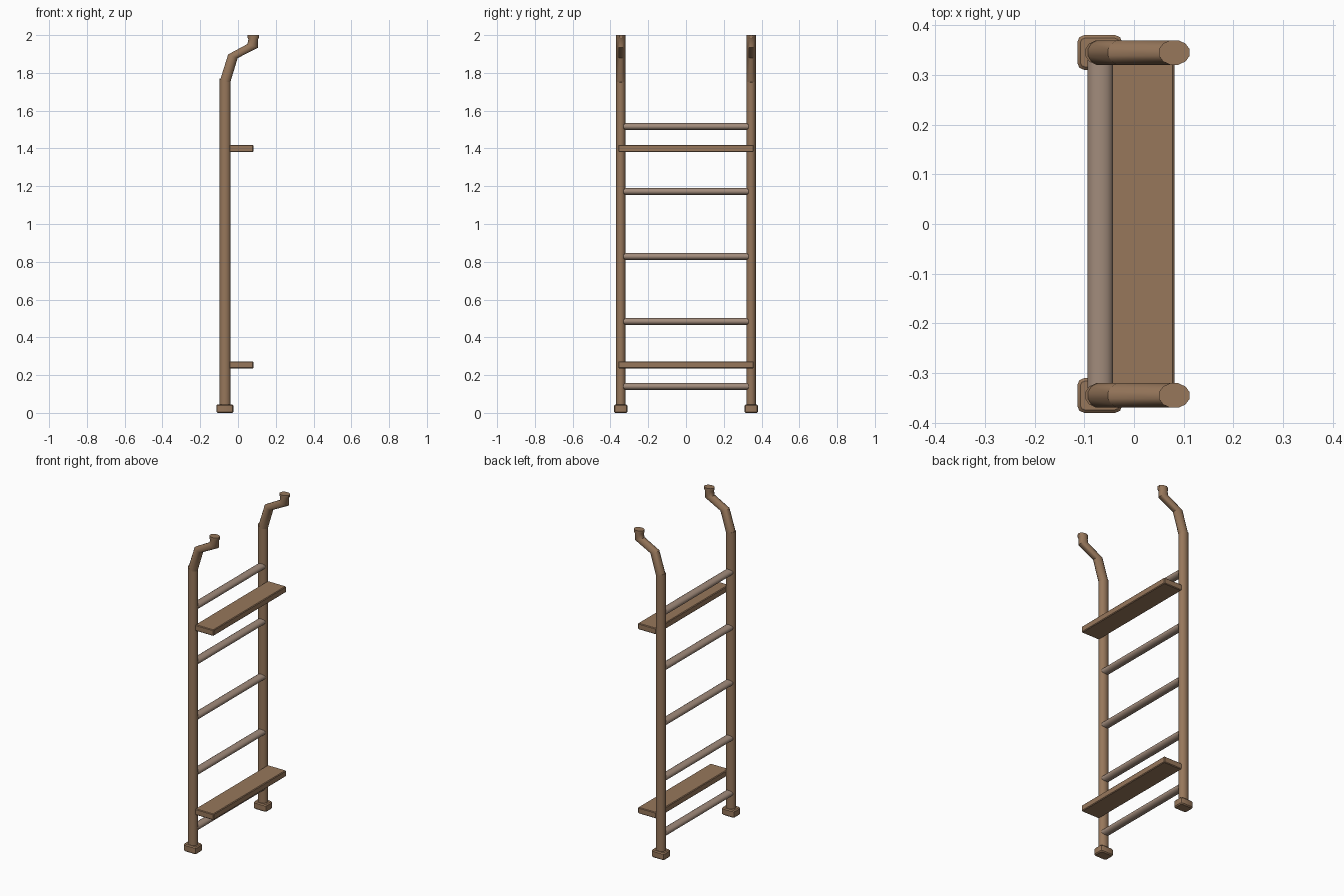
import bpy, bmesh, math
from mathutils import Vector

if "Cube" in bpy.data.objects:
    bpy.data.objects.remove(bpy.data.objects["Cube"])


def material(name, rgb):
    m = bpy.data.materials.new(name)
    m.diffuse_color = (*rgb, 1)
    m.use_nodes = True
    m.node_tree.nodes["Principled BSDF"].inputs["Base Color"].default_value = m.diffuse_color
    return m


WOOD = material("warm brown", (0.31, 0.185, 0.105))
RUNG = material("dusty brown", (0.36, 0.26, 0.20))


def finish(bm, name, mat, angle=35):
    bmesh.ops.recalc_face_normals(bm, faces=bm.faces)
    me = bpy.data.meshes.new(name)
    bm.to_mesh(me)
    bm.free()
    ob = bpy.data.objects.new(name, me)
    bpy.context.collection.objects.link(ob)
    me.materials.append(mat)
    bpy.ops.object.select_all(action='DESELECT')
    ob.select_set(True)
    bpy.context.view_layer.objects.active = ob
    bpy.ops.object.shade_smooth_by_angle(angle=math.radians(angle))
    return ob


def loft(name, rings, mat, sides=12):
    """Capped tube through rings of (centre, half axis, other half axis)."""
    bm = bmesh.new()
    loops = []
    for c, u, v in rings:
        loops.append([bm.verts.new(Vector(c)
                      + Vector(u) * math.cos(2 * math.pi * (i + .5) / sides)
                      + Vector(v) * math.sin(2 * math.pi * (i + .5) / sides))
                      for i in range(sides)])
    for a, b in zip(loops, loops[1:]):
        for i in range(sides):
            j = (i + 1) % sides
            bm.faces.new((a[i], a[j], b[j], b[i]))
    bm.faces.new(loops[0])
    bm.faces.new(loops[-1])
    return finish(bm, name, mat)


def box(name, lo, hi, bevel, mat, vertical=0.0):
    bm = bmesh.new()
    bmesh.ops.create_cube(bm, size=1)
    for v in bm.verts:
        v.co = [lo[k] + (v.co[k] + .5) * (hi[k] - lo[k]) for k in range(3)]
    # Rounded corners in plan, then softened edges
    if vertical:
        up = [e for e in bm.edges if abs(e.verts[0].co.z - e.verts[1].co.z) > 1e-4]
        bmesh.ops.bevel(bm, geom=up, offset=vertical, segments=2, profile=.5, affect='EDGES')
        flat = [e for e in bm.edges if abs(e.verts[0].co.z - e.verts[1].co.z) < 1e-4]
    else:
        flat = bm.edges[:]
    bmesh.ops.bevel(bm, geom=flat, offset=bevel, segments=1, affect='EDGES')
    return finish(bm, name, mat)


# Side rails: straight post, then a bent handle with a flared tip
POST = [(-0.069, 0.02, 0.030, 0), (-0.069, 1.76, 0.030, -0.010)]
HANDLE = [(-0.068, 1.755, 0.027, -0.009), (-0.027, 1.888, 0.026, -0.010),
          (0.078, 1.943, 0.029, -0.010), (0.080, 1.978, 0.026, 0),
          (0.081, 1.986, 0.032, 0), (0.081, 2.0, 0.032, 0)]
for side, y in (("front", -0.345), ("back", 0.345)):
    for part, path in (("post", POST), ("handle", HANDLE)):
        rings = [((x, y, z), (ux, 0, uz), (0, 0.0255, 0)) for x, z, ux, uz in path]
        loft(f"{side}_{part}", rings, WOOD)
    # Foot block under each post
    box(f"{side}_foot", (-0.114, y - 0.035, 0.0), (-0.024, y + 0.035, 0.045),
        0.006, WOOD, 0.014)

# Oval rungs between the posts
for i in range(5):
    z = 0.14 + 0.344 * i
    loft(f"rung_{i + 1}", [((-0.068, y, z), (0.026, 0, 0), (0, 0, 0.019))
                           for y in (-0.33, 0.33)], RUNG, 16)

# Flat step boards on the right-hand side of the posts
for name, z in (("lower_step", 0.254), ("upper_step", 1.40)):
    box(name, (-0.046, -0.358, z - 0.019), (0.081, 0.358, z + 0.019), 0.004, WOOD)
